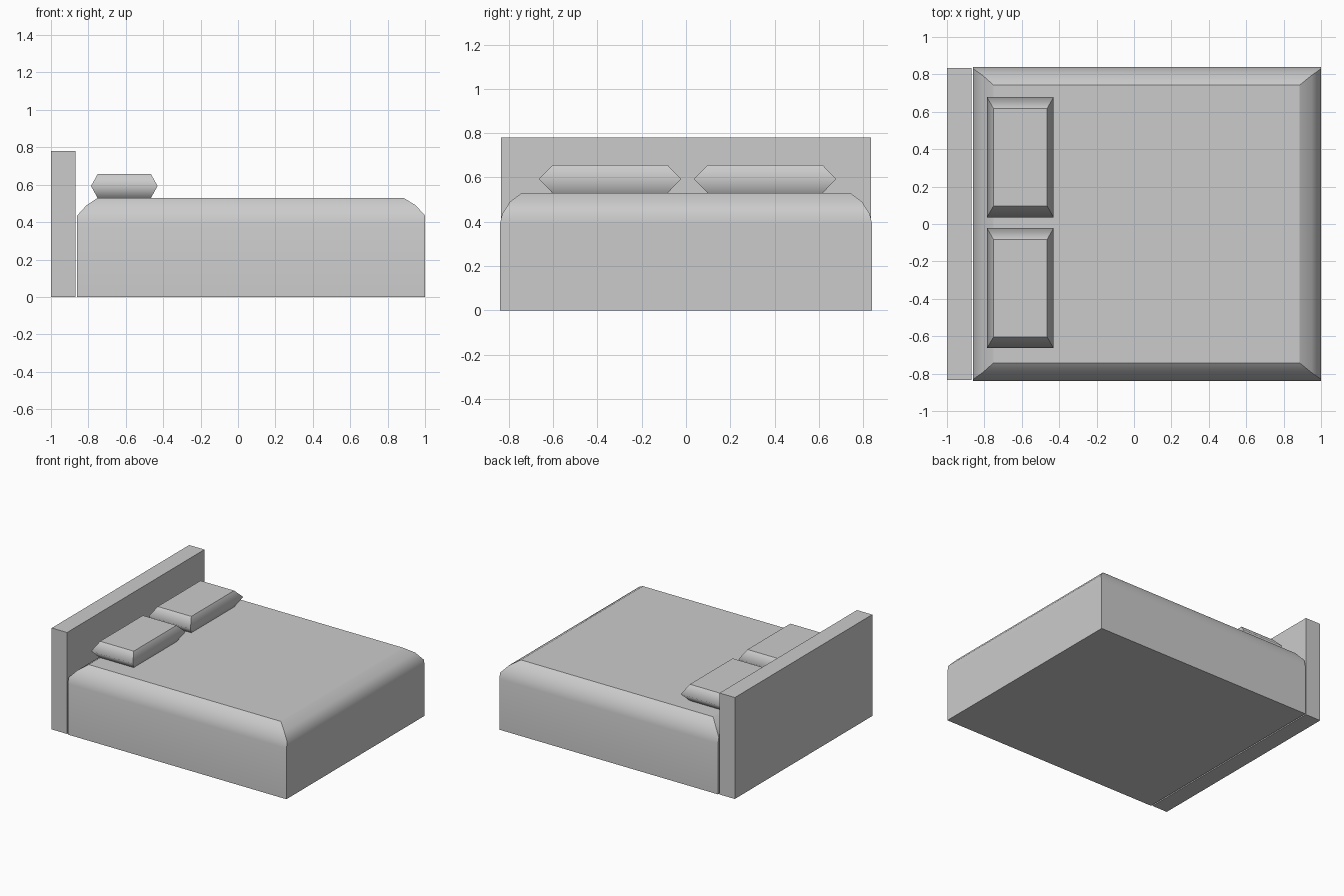
import bpy
import bmesh

default_cube = bpy.data.objects.get("Cube")
if default_cube:
    bpy.data.objects.remove(default_cube, do_unlink=True)


def loft_block(name, rings, location=(0, 0, 0)):
    """Stack rectangles (x_min, x_max, half_depth, z) into a closed block.
    Sides shade smoothly upwards; corners and end caps stay sharp."""
    bm = bmesh.new()
    loops = []
    for x0, x1, d, z in rings:
        corners = ((x0, -d), (x1, -d), (x1, d), (x0, d))
        loops.append([bm.verts.new((x, y, z)) for x, y in corners])
    bm.faces.new(reversed(loops[0]))
    bm.faces.new(loops[-1])
    for low, high in zip(loops, loops[1:]):
        for i in range(4):
            j = (i + 1) % 4
            bm.faces.new((low[i], low[j], high[j], high[i]))
    bmesh.ops.recalc_face_normals(bm, faces=bm.faces)

    for face in bm.faces:
        face.smooth = True
    # Only the horizontal ridges between the end caps are soft
    for edge in bm.edges:
        edge.smooth = False
    for loop in loops[1:-1]:
        for i in range(4):
            bm.edges.get((loop[i], loop[(i + 1) % 4])).smooth = True

    mesh = bpy.data.meshes.new(name)
    bm.to_mesh(mesh)
    bm.free()
    obj = bpy.data.objects.new(name, mesh)
    obj.location = location
    bpy.context.collection.objects.link(obj)
    return obj


# Upright slab behind the pillows
loft_block("headboard", [(-1, -0.87, 0.835, 0), (-1, -0.87, 0.835, 0.78)])

# Covered bed body with rounded upper edges
loft_block("mattress", [
    (-0.86, 1.0, 0.84, 0),
    (-0.86, 1.0, 0.84, 0.39),
    (-0.86, 1.0, 0.83, 0.435),
    (-0.81, 0.95, 0.795, 0.49),
    (-0.75, 0.885, 0.742, 0.53),
])

# Two pillows, widest at mid height
for side, y in (("right", -0.343), ("left", 0.357)):
    loft_block(side + "_pillow", [
        (-0.143, 0.143, 0.26, 0),
        (-0.178, 0.178, 0.321, 0.063),
        (-0.143, 0.143, 0.26, 0.126),
    ], location=(-0.608, y, 0.53))
